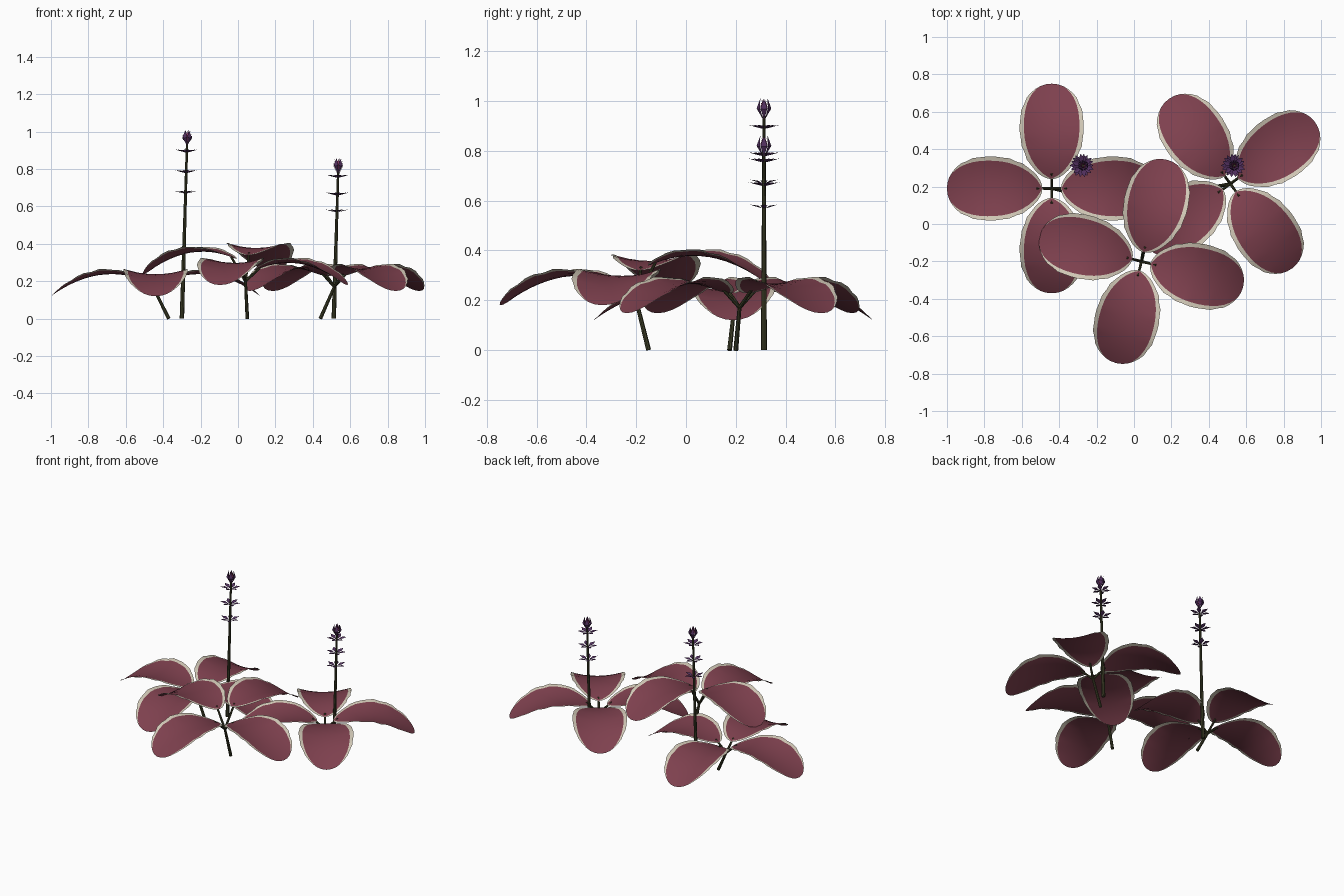
import bpy, bmesh
from math import sin, cos, pi, radians
from mathutils import Vector, Matrix

cube = bpy.data.objects.get("Cube")
if cube:
    bpy.data.objects.remove(cube)


def material(name, rgb):
    m = bpy.data.materials.new(name)
    m.use_nodes = True
    m.diffuse_color = (*rgb, 1)
    bsdf = m.node_tree.nodes["Principled BSDF"]
    bsdf.inputs["Base Color"].default_value = (*rgb, 1)
    bsdf.inputs["Roughness"].default_value = 0.7
    return m


RED = material("leaf red", (0.21, 0.052, 0.077))
CREAM = material("margin cream", (0.64, 0.58, 0.47))
GREEN = material("stem olive", (0.05, 0.052, 0.022))
PURPLE = material("petal purple", (0.085, 0.03, 0.115))
PINK = material("bud pink", (0.38, 0.06, 0.2))


def finish(name, bm, mats, smooth=True):
    mesh = bpy.data.meshes.new(name)
    bm.to_mesh(mesh)
    bm.free()
    for m in mats:
        mesh.materials.append(m)
    ob = bpy.data.objects.new(name, mesh)
    bpy.context.collection.objects.link(ob)
    if smooth:
        bpy.ops.object.select_all(action='DESELECT')
        ob.select_set(True)
        bpy.context.view_layer.objects.active = ob
        bpy.ops.object.shade_smooth_by_angle()
    return ob


def add_tube(bm, a, b, r1, r2):
    a, b = Vector(a), Vector(b)
    d = b - a
    turn = d.to_track_quat('Z', 'Y').to_matrix().to_4x4()
    bmesh.ops.create_cone(bm, cap_ends=True, segments=8, radius1=r1, radius2=r2,
                          depth=d.length, matrix=Matrix.Translation((a + b) / 2) @ turn)


# Leaf: arched blade, edges cupped upward, with a wavy pale margin
ROWS = 20
INNER = (-1, -0.67, -0.33, 0, 0.33, 0.67, 1)
START, LENGTH, WIDTH = 0.05, 0.51, 0.168


def make_leaf(name, hub, base_z, angle):
    bm = bmesh.new()
    place = Matrix.Translation((hub[0], hub[1], 0)) @ Matrix.Rotation(angle, 4, 'Z')
    grid = []
    for i in range(ROWS + 1):
        s = (1 - cos(pi * i / ROWS)) / 2
        p = abs(2 * s ** 1.15 - 1)
        w = WIDTH * max(0.0, 1 - p ** 2.2) ** 0.5 + 0.003
        edge = w + 0.005 * sin(38 * s) * sin(pi * s)
        red = max(w - 0.023 * (1 - s ** 6), 0.1 * w)
        z = base_z + 0.21 * s - 0.29 * s * s
        row = []
        for y in [-edge] + [u * red for u in INNER] + [edge]:
            k = y / WIDTH
            lift = 0.028 * k * k + 0.004 * sin(30 * s) * abs(k) ** 3
            row.append(bm.verts.new(place @ Vector((START + LENGTH * s, y, z + lift))))
        grid.append(row)
    last = len(grid[0]) - 2
    for r0, r1 in zip(grid, grid[1:]):
        for j in range(last + 1):
            f = bm.faces.new((r0[j], r1[j], r1[j + 1], r0[j + 1]))
            f.material_index = 1 if j in (0, last) else 0
    finish(name, bm, (RED, CREAM))


# Plant: leaning stem, four leaf stalks and four leaves in a cross
def make_plant(name, foot, hub, first_angle, base_heights):
    bm = bmesh.new()
    add_tube(bm, foot, hub, 0.010, 0.008)
    for k, base_z in enumerate(base_heights):
        a = radians(first_angle + 90 * k)
        d = Vector((cos(a), sin(a), 0))
        joint = Vector((hub[0], hub[1], base_z + 0.012)) + d * 0.08
        add_tube(bm, hub, joint, 0.008, 0.006)
        make_leaf(f"{name}_leaf_{k + 1}", hub, base_z, a)
    finish(f"{name}_stem", bm, (GREEN,))


make_plant("right_plant", (-0.37, 0.175, 0), (-0.44, 0.19, 0.14), 0, [0.2] * 4)
make_plant("left_plant", (0.44, 0.2, 0), (0.515, 0.215, 0.17), 36, [0.228] * 4)
make_plant("front_plant", (0.05, -0.15, 0), (0.04, -0.2, 0.2), -14, (0.26, 0.34, 0.32, 0.26))


# Petal: folded diamond running along a direction in the radius/height plane
def add_petal(bm, centre, angle, root, middle, tip, half_width, index=0):
    turn = Matrix.Translation(centre) @ Matrix.Rotation(angle, 4, 'Z')

    def at(point, side=0.0, up=0.0):
        return bm.verts.new(turn @ Vector((point[0], side, point[1] + up)))

    r, t, m = at(root), at(tip), at(middle, 0, -0.004)
    left, right = at(middle, half_width), at(middle, -half_width)
    for tri in ((r, m, left), (r, right, m), (m, t, left), (m, right, t)):
        bm.faces.new(tri).material_index = index


# Flower spike: tall stem, three petal whorls and a closed bud on top
def make_spike(name, foot, top, whorls):
    foot, top = Vector(foot), Vector(top)
    bm = bmesh.new()
    add_tube(bm, foot, top - Vector((0, 0, 0.06)), 0.012, 0.006)
    finish(f"{name}_stalk", bm, (GREEN,))

    bm = bmesh.new()
    for n, z in enumerate(whorls):
        c = foot.lerp(top, z / top.z)
        for k in range(6):
            add_petal(bm, c, pi * k / 3 + n * 0.35, (0.004, -0.012), (0.036, 0), (0.064, 0.004), 0.015)
    finish(f"{name}_whorls", bm, (PURPLE,), False)

    bm = bmesh.new()
    c = top - Vector((0, 0, 0.085))
    for k in range(6):
        add_petal(bm, c, pi * k / 3, (0.004, 0), (0.026, 0.045), (0.017, 0.085), 0.014)
        add_petal(bm, c, pi * k / 3 + 0.5, (0.003, 0.015), (0.014, 0.05), (0.008, 0.08), 0.008, 1)
    finish(f"{name}_bud", bm, (PURPLE, PINK), False)


make_spike("right_spike", (-0.30, 0.313, 0), (-0.272, 0.313, 1.01), (0.68, 0.79, 0.9))
make_spike("left_spike", (0.512, 0.313, 0), (0.536, 0.313, 0.86), (0.58, 0.67, 0.765))
